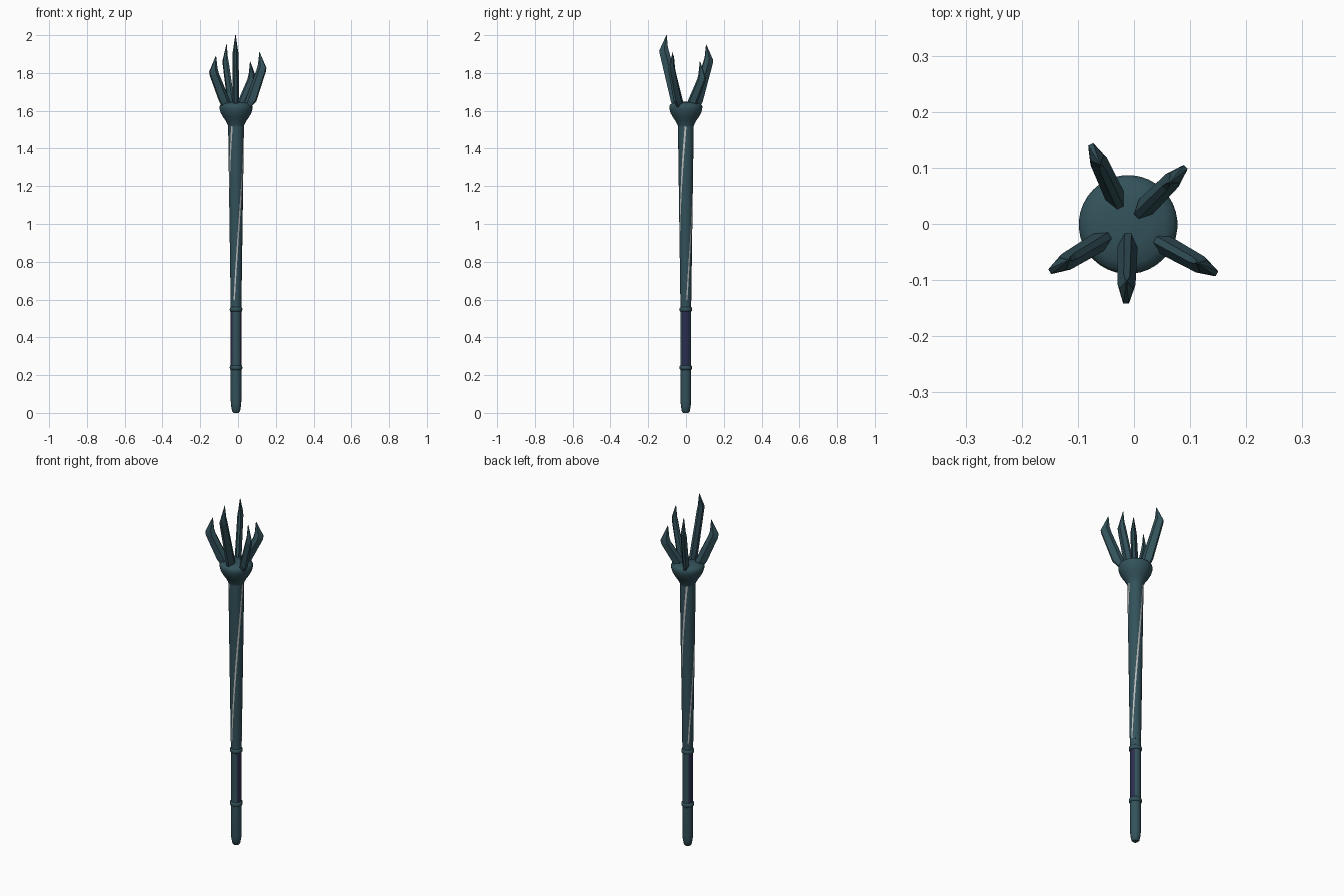
import bpy, math
from math import sin, cos, radians

if "Cube" in bpy.data.objects:
    bpy.data.objects.remove(bpy.data.objects["Cube"])

CX, CY = -0.0105, -0.001   # axis of the staff


def mat(name, rgb):
    m = bpy.data.materials.new(name)
    m.diffuse_color = (*rgb, 1)
    m.use_nodes = True
    m.node_tree.nodes["Principled BSDF"].inputs["Base Color"].default_value = m.diffuse_color
    return m


TEAL = mat("dark teal", (0.033, 0.084, 0.103))
NAVY = mat("dark navy", (0.024, 0.028, 0.078))
PALE = mat("pale grey", (0.50, 0.50, 0.50))


def loft(name, rings, mats, rule=None, smooth=True):
    """Skin a list of equal-length point rings and cap both ends."""
    n = len(rings[0])
    verts = [p for r in rings for p in r]
    faces, ids = [], []
    for j in range(len(rings) - 1):
        for i in range(n):
            k = (i + 1) % n
            faces.append((j*n + i, j*n + k, (j+1)*n + k, (j+1)*n + i))
            ids.append(rule(j, i) if rule else 0)
    faces += [tuple(reversed(range(n))), tuple(range((len(rings)-1)*n, len(rings)*n))]
    ids += [0, 0]
    me = bpy.data.meshes.new(name)
    me.from_pydata(verts, [], faces)
    for m in mats:
        me.materials.append(m)
    me.polygons.foreach_set("material_index", ids)
    ob = bpy.data.objects.new(name, me)
    bpy.context.collection.objects.link(ob)
    if smooth:
        bpy.ops.object.select_all(action='DESELECT')
        ob.select_set(True)
        bpy.context.view_layer.objects.active = ob
        bpy.ops.object.shade_smooth_by_angle(angle=radians(40))
    return ob


def ring(r, z, angles):
    return [(CX + r*cos(radians(a)), CY + r*sin(radians(a)), z) for a in angles]


def lathe(name, profile, mats=(TEAL,), rule=None):
    angles = [10*i - 5 for i in range(36)]
    return loft(name, [ring(r, z, angles) for r, z in profile], mats, rule)


# Handle with rounded foot; navy inlays on both sides between the collars
def inlay(j, i):
    return 1 if j == 4 and (i % 18 <= 4 or i % 18 >= 14) else 0


lathe("handle", [(0.014, 0), (0.021, 0.008), (0.026, 0.035), (0.028, 0.06),
                 (0.028, 0.24), (0.028, 0.548), (0.029, 0.60)], (TEAL, NAVY), inlay)

# Collars
for name, z in (("lower_collar", 0.24), ("upper_collar", 0.548)):
    lathe(name, [(0.027, z-0.013), (0.032, z-0.009), (0.034, z),
                 (0.032, z+0.009), (0.027, z+0.013)])

# Tapered shaft with three pale lines winding up it
offsets = [-7, 7, 18, 30, 42, 54, 66, 78, 90, 102]
cols = [120*k + a for k in range(3) for a in offsets]
rows = []
for s in range(25):
    t = s/24
    rows.append(ring(0.029 + 0.013*t, 0.595 + 0.935*t, [c + 10 + 110*t for c in cols]))
loft("shaft", rows, (TEAL, PALE), lambda j, i: 1 if i % len(offsets) == 0 else 0)

# Bulb head
lathe("head", [(0.040, 1.512), (0.044, 1.525), (0.054, 1.545), (0.070, 1.568),
               (0.081, 1.588), (0.087, 1.608), (0.088, 1.622), (0.083, 1.633),
               (0.068, 1.641), (0.040, 1.646), (0.004, 1.648)])


# Faceted claws: direction, outer reach, tip height
def claw(name, ang, R, zt):
    a = radians(ang)
    ze = zt - 0.083
    # inner radius, outer radius, half width, inner z, outer z
    secs = [(R-0.140, min(R-0.080, 0.068), 0.014, 1.605, 1.60),
            (R-0.122, R-0.062, 0.018, 1.655, 1.65),
            (R-0.054, R-0.004, 0.016, ze-0.010, ze-0.02),
            (R-0.046, R, 0.012, ze+0.018, ze),
            (R-0.040, R-0.037, 0.0015, zt, zt-0.002)]
    rings = []
    for ri, ro, w, zi, zo in secs:
        pts = []
        for f, s in ((0, -0.35), (0.4, -1), (1, -0.4), (1, 0.4), (0.4, 1), (0, 0.35)):
            r = ri + (ro - ri)*f
            pts.append((CX + r*cos(a) - s*w*sin(a), CY + r*sin(a) + s*w*cos(a),
                        zi + (zo - zi)*f))
        rings.append(pts)
    loft(name, rings, (TEAL,), smooth=False)


claw("claw_front", 268.5, 0.141, 2.0)
claw("claw_back_left", 115, 0.158, 1.95)
claw("claw_back_right", 45, 0.145, 1.86)
claw("claw_left", 211, 0.163, 1.89)
claw("claw_right", 331, 0.181, 1.91)
